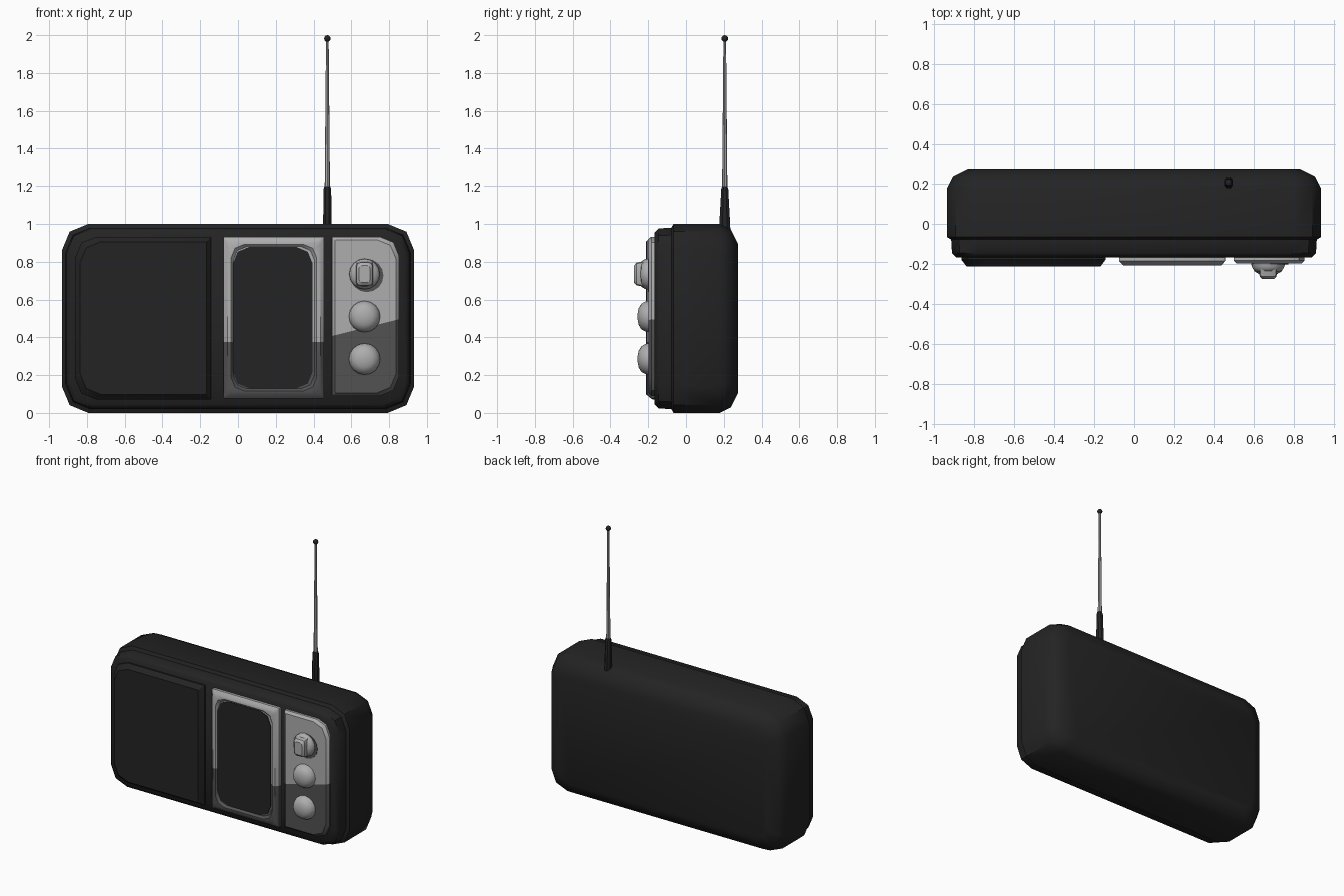
import bpy, bmesh, math
from mathutils import Vector

if "Cube" in bpy.data.objects:
    bpy.data.objects.remove(bpy.data.objects["Cube"])


def material(name, v):
    m = bpy.data.materials.new(name)
    m.diffuse_color = (v, v, v, 1)
    m.use_nodes = True
    m.node_tree.nodes["Principled BSDF"].inputs["Base Color"].default_value = m.diffuse_color
    return m


BLACK = material("black plastic", 0.017)
SILVER = material("light silver", 0.42)
GREY = material("dark grey", 0.085)


def finish(name, bm, mats, angle=35):
    bmesh.ops.recalc_face_normals(bm, faces=bm.faces)
    me = bpy.data.meshes.new(name)
    bm.to_mesh(me)
    bm.free()
    for m in mats:
        me.materials.append(m)
    ob = bpy.data.objects.new(name, me)
    bpy.context.collection.objects.link(ob)
    bpy.ops.object.select_all(action='DESELECT')
    ob.select_set(True)
    bpy.context.view_layer.objects.active = ob
    bpy.ops.object.shade_smooth_by_angle(angle=math.radians(angle))
    return ob


def outline(x0, x1, z0, z1, rl, rr, seg=2):
    """Rounded rectangle in XZ with separate left and right corner radii."""
    pts = []
    for cx, cz, r, a0 in ((x1 - rr, z1 - rr, rr, 0), (x0 + rl, z1 - rl, rl, 90),
                          (x0 + rl, z0 + rl, rl, 180), (x1 - rr, z0 + rr, rr, 270)):
        for i in range(seg + 1):
            a = math.radians(a0 + 90 * i / seg)
            pts.append((cx + r * math.cos(a), cz + r * math.sin(a)))
    return pts


def loft(rings):
    """Skin a list of (outline, y) rings and cap both ends."""
    bm = bmesh.new()
    loops = [[bm.verts.new((x, y, z)) for x, z in pts] for pts, y in rings]
    n = len(loops[0])
    for a, b in zip(loops, loops[1:]):
        for i in range(n):
            bm.faces.new((a[i], a[(i + 1) % n], b[(i + 1) % n], b[i]))
    bm.faces.new(loops[0])
    bm.faces.new(loops[-1])
    return bm


def split_colour(bm, point, normal):
    """Cut along a plane and give the lower side the second material."""
    p, n = Vector(point), Vector(normal)
    bmesh.ops.bisect_plane(bm, geom=bm.verts[:] + bm.edges[:] + bm.faces[:],
                           plane_co=p, plane_no=n)
    for f in bm.faces:
        if (f.calc_center_median() - p).dot(n) < 0:
            f.material_index = 1


# Case: rounded back, stepped front
W = 0.9325
body = [(0.105, 0.275), (0.03, 0.238), (0, 0.178), (0, -0.066), (0.02, -0.078),
        (0.024, -0.145), (0.045, -0.166)]
bm = loft([(outline(-W + i, W - i, i, 1 - i, 0.14 - i * 0.4, 0.14 - i * 0.4), y)
           for i, y in body])
finish("case", bm, [BLACK], 42)

# Speaker panel on the left
bm = loft([(outline(-0.862 + i, -0.142 - i, 0.072 + i, 0.932 - i, 0.11, 0.004), y)
           for i, y in ((0, -0.15), (0, -0.178), (0.026, -0.212))])
finish("speaker_panel", bm, [BLACK])

# Display frame with a recessed opening
frame = [(0, -0.15, 0.006), (0, -0.185, 0.006), (0.02, -0.206, 0.02),
         (0.04, -0.206, 0.07), (0.052, -0.19, 0.07)]
bm = loft([(outline(-0.076 + i, 0.456 - i, 0.076 + i, 0.932 - i, r, r), y)
           for i, y, r in frame])
split_colour(bm, (0, 0, 0.375), (0, 0, 1))
finish("display_frame", bm, [SILVER, GREY])

# Display screen set in the opening
bm = loft([(outline(-0.026, 0.394, 0.13, 0.878, 0.085, 0.085), y)
           for y in (-0.185, -0.194)])
finish("display_screen", bm, [BLACK])

# Control panel on the right
bm = loft([(outline(0.498 + i, 0.852 - i, 0.09 + i, 0.932 - i, 0.006, 0.1), y)
           for i, y in ((0, -0.15), (0, -0.182), (0.016, -0.198))])
split_colour(bm, (0.67, 0, 0.45), (-0.25, 0, 1))
finish("control_panel", bm, [SILVER, GREY])


def lathe_y(cx, cz, profile, n=16):
    """Turned part about an axis along Y; profile is (radius, y)."""
    return loft([([(cx + r * math.cos(2 * math.pi * i / n),
                    cz + r * math.sin(2 * math.pi * i / n)) for i in range(n)], y)
                 for r, y in profile])


# Knobs, with a dark seat under the top one
KX = 0.67
bm = lathe_y(KX + 0.012, 0.727, [(0.088, -0.196), (0.088, -0.201)])
finish("knob_seat", bm, [GREY])
bm = lathe_y(KX, 0.735, [(0.082, -0.19), (0.08, -0.215), (0.068, -0.235), (0.03, -0.244)])
finish("tuning_knob", bm, [SILVER], 50)
for k, z in enumerate((0.51, 0.285)):
    bm = lathe_y(KX, z, [(0.084, -0.19), (0.082, -0.21), (0.068, -0.236),
                         (0.045, -0.25), (0.015, -0.256)])
    finish(f"knob_{k + 1}", bm, [SILVER], 50)

# Grip ridge on the tuning knob
bm = loft([(outline(KX - w, KX + w, 0.735 - h, 0.735 + h, 0.018, 0.018), y)
           for w, h, y in ((0.046, 0.068, -0.22), (0.042, 0.06, -0.262),
                           (0.03, 0.045, -0.275))])
finish("knob_grip", bm, [SILVER])

# Antenna: tapered base, rod and tip
AX, AY = 0.473, 0.205


def upright(name, rings, n, mat, turn=0.0):
    """Tapered part along Z; rings are (x radius, y radius, z)."""
    bm = loft([([(AX + rx * math.cos(turn + 2 * math.pi * i / n),
                  AY + ry * math.sin(turn + 2 * math.pi * i / n)) for i in range(n)], z)
               for rx, ry, z in rings])
    for v in bm.verts:
        v.co = (v.co.x, v.co.z, v.co.y)
    finish(name, bm, [mat])


upright("antenna_base", [(0.024, 0.034, 0.92), (0.024, 0.031, 1.0),
                         (0.022, 0.02, 1.185), (0.017, 0.015, 1.198)],
        8, BLACK, math.pi / 8)
upright("antenna_rod", [(0.014, 0.014, 1.19), (0.007, 0.007, 1.975)], 8, SILVER)
bm = bmesh.new()
bmesh.ops.create_uvsphere(bm, u_segments=10, v_segments=6, radius=0.018)
bmesh.ops.translate(bm, verts=bm.verts, vec=(AX, AY, 1.982))
finish("antenna_tip", bm, [BLACK], 60)
